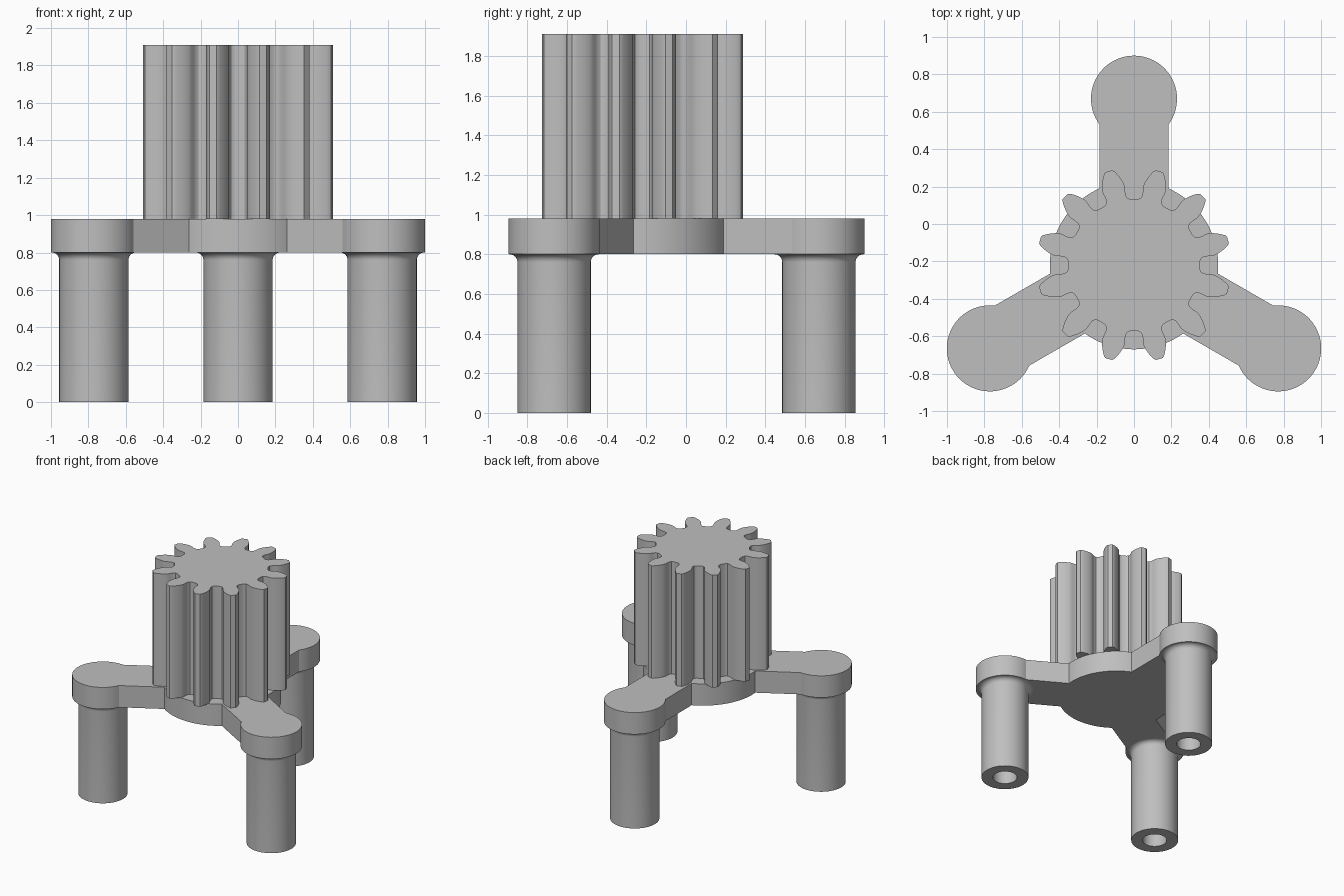
import bpy, bmesh, math
from mathutils import Vector, Matrix

if "Cube" in bpy.data.objects:
    bpy.data.objects.remove(bpy.data.objects["Cube"], do_unlink=True)

HUB = Vector((0, -0.22, 0))      # axis of the carrier and gear
REACH = 0.89                     # hub axis to leg axis
ARM_ANGLES = [math.radians(a) for a in (90, 210, 330)]

grey = bpy.data.materials.new("plain_grey")
grey.use_nodes = True
COLOUR = (0.52, 0.52, 0.52, 1)
grey.diffuse_color = COLOUR
grey.node_tree.nodes["Principled BSDF"].inputs["Base Color"].default_value = COLOUR


def polar(r, a):
    return Vector((r * math.cos(a), r * math.sin(a)))


def arc(centre, r, start, end, steps):
    return [centre + polar(r, start + (end - start) * i / steps) for i in range(steps + 1)]


def finish(name, bm, location):
    bmesh.ops.remove_doubles(bm, verts=bm.verts, dist=1e-5)
    bmesh.ops.recalc_face_normals(bm, faces=bm.faces)
    mesh = bpy.data.meshes.new(name)
    bm.to_mesh(mesh)
    bm.free()
    mesh.materials.append(grey)
    obj = bpy.data.objects.new(name, mesh)
    obj.location = location
    bpy.context.collection.objects.link(obj)
    bpy.ops.object.select_all(action="DESELECT")
    obj.select_set(True)
    bpy.context.view_layer.objects.active = obj
    bpy.ops.object.shade_smooth_by_angle(angle=math.radians(25))
    return obj


def extrude_outline(name, points, z0, z1):
    bm = bmesh.new()
    face = bm.faces.new([bm.verts.new((p.x, p.y, z0)) for p in points])
    top = bmesh.ops.extrude_face_region(bm, geom=[face], use_keep_orig=True)["geom"]
    moved = [v for v in top if isinstance(v, bmesh.types.BMVert)]
    bmesh.ops.translate(bm, verts=moved, vec=(0, 0, z1 - z0))
    return finish(name, bm, HUB)


# Three-armed plate: hub arcs joined by arms with round end pads
HUB_R, PAD_R, HALF_ARM = 0.45, 0.23, 0.185
hub_cut = math.asin(HALF_ARM / HUB_R)
pad_cut = math.pi - math.asin(HALF_ARM / PAD_R)
outline = []
for a in ARM_ANGLES:
    outline += arc(polar(REACH, a), PAD_R, a - pad_cut, a + pad_cut, 48)
    outline += arc(Vector((0, 0)), HUB_R, a + hub_cut, a + math.radians(120) - hub_cut, 24)
extrude_outline("carrier_plate", outline, 0.80, 0.98)

# Pinion with involute teeth and rounded roots
TEETH, TIP_R, BASE_R, ROOT_R = 12, 0.52, 0.419, 0.352
BASE_HALF = 0.146                # half tooth angle at the base circle


def involute_half(r):
    pressure = math.acos(BASE_R / r)
    return BASE_HALF - (math.tan(pressure) - pressure)


flank = [(ROOT_R, 0.225), (0.354, 0.195), (0.361, 0.162), (0.375, 0.144), (0.395, 0.141)]
radii = [BASE_R + (TIP_R - 0.008 - BASE_R) * i / 7 for i in range(8)]
flank += [(r, involute_half(r)) for r in radii]
flank += [(TIP_R, involute_half(TIP_R) - 0.008)]
gear = []
for i in range(TEETH):
    mid = (i + 0.5) * math.tau / TEETH
    gear += [polar(r, mid - h) for r, h in flank]
    gear += [polar(TIP_R, mid)]
    gear += [polar(r, mid + h) for r, h in reversed(flank)]
extrude_outline("pinion_gear", gear, 0.98, 1.91)

# Hollow legs with a flared fillet below the plate
LEG_R, BORE_R, FILLET = 0.185, 0.095, 0.04
profile = [(0, 0.72), (BORE_R, 0.72), (BORE_R, 0), (LEG_R, 0)]
profile += [(p.x, p.y) for p in arc(Vector((LEG_R + FILLET, 0.80 - FILLET)), FILLET,
                                   math.pi, math.pi / 2, 8)]
profile += [(LEG_R + FILLET, 0.81), (0, 0.81)]
for name, a in zip(("back_leg", "right_leg", "left_leg"), ARM_ANGLES):
    bm = bmesh.new()
    verts = [bm.verts.new((r, 0, z)) for r, z in profile]
    edges = [bm.edges.new(pair) for pair in zip(verts, verts[1:])]
    bmesh.ops.spin(bm, geom=verts + edges, cent=(0, 0, 0), axis=(0, 0, 1),
                   angle=math.tau, steps=56, use_merge=True)
    finish(name, bm, HUB + polar(REACH, a).to_3d())
